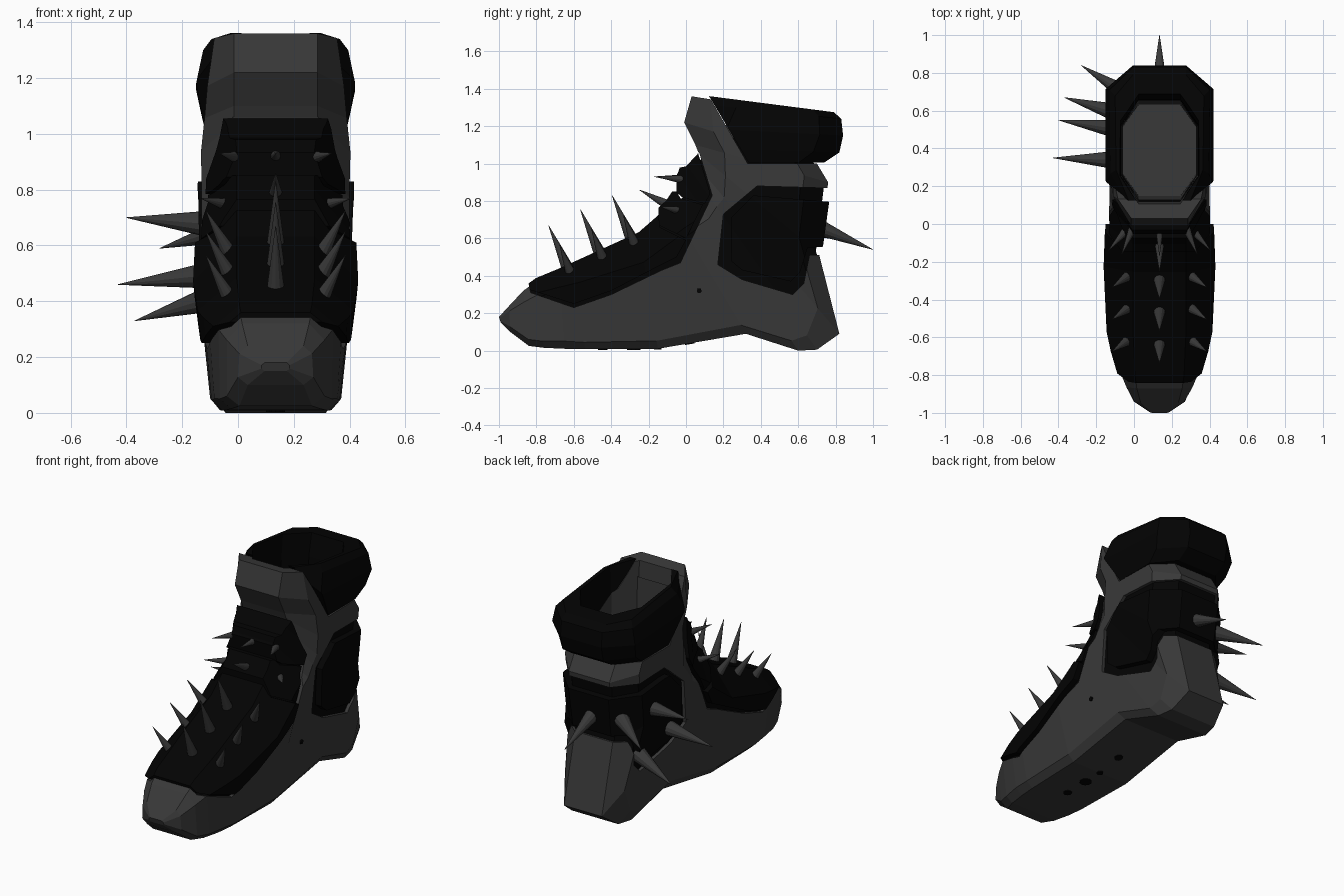
import bpy, bmesh
from mathutils import Vector, Matrix

if "Cube" in bpy.data.objects:
    bpy.data.objects.remove(bpy.data.objects["Cube"])

CX = 0.135  # boot centre line


def material(name, v):
    m = bpy.data.materials.new(name)
    m.diffuse_color = (v, v, v, 1)
    m.use_nodes = True
    m.node_tree.nodes["Principled BSDF"].inputs["Base Color"].default_value = m.diffuse_color
    return m


GREY = material("dark grey", 0.04)
BLACK = material("black", 0.001)


def make(name, bm, mat):
    me = bpy.data.meshes.new(name)
    bm.to_mesh(me)
    bm.free()
    ob = bpy.data.objects.new(name, me)
    bpy.context.collection.objects.link(ob)
    if mat:
        me.materials.append(mat)
    return ob


def loft(name, rings, mat, d=0.0, dw=None, cap_end=True):
    """Ring = front point (y,z), back point (y,z), half widths near front and back,
    end half widths, chamfer fractions. d pushes the ends outward, dw the sides."""
    dw = d if dw is None else dw
    bm = bmesh.new()
    loops = []
    for P, Q, w, w2, a, b, tp, tq in rings:
        P, Q = Vector(P), Vector(Q)
        n = (P - Q).normalized()
        P, Q = P + n * d, Q - n * d
        half = [(a, 0), (w + dw, tp), (w2 + dw, 1 - tq), (b, 1)]
        pts = half + [(-x, t) for x, t in reversed(half)]
        loops.append([bm.verts.new((CX + x, *P.lerp(Q, t))) for x, t in pts])
    for r, s in zip(loops, loops[1:]):
        for i in range(8):
            j = (i + 1) % 8
            bm.faces.new((r[i], r[j], s[j], s[i]))
    bm.faces.new(loops[0])
    if cap_end:
        bm.faces.new(loops[-1])
    bmesh.ops.recalc_face_normals(bm, faces=bm.faces)
    return make(name, bm, mat)


def slab(outline):
    """Side outline (y,z) extruded across the whole width, used as a cutter."""
    bm = bmesh.new()
    f = bm.faces.new([bm.verts.new((-1, y, z)) for y, z in outline])
    ext = bmesh.ops.extrude_face_region(bm, geom=[f])
    bmesh.ops.translate(bm, verts=[v for v in ext["geom"] if isinstance(v, bmesh.types.BMVert)], vec=(2, 0, 0))
    bmesh.ops.recalc_face_normals(bm, faces=bm.faces)
    return make("cutter", bm, None)


def boolean(ob, cutter, op, keep=False):
    mod = ob.modifiers.new("cut", 'BOOLEAN')
    mod.operation, mod.solver, mod.object = op, 'EXACT', cutter
    dg = bpy.context.evaluated_depsgraph_get()
    me = bpy.data.meshes.new_from_object(ob.evaluated_get(dg))
    ob.modifiers.clear()
    ob.data = me
    if not keep:
        bpy.data.objects.remove(cutter)


# Boot volume: rings fan from the toe round the ankle to the top
BODY = [
    ((-1.0, .18), (-.99, .15), .05, .05, .04, .04, .3, .3),
    ((-.945, .24), (-.94, .10), .13, .135, .10, .10, .2, .2),
    ((-.87, .32), (-.84, .025), .175, .175, .12, .13, .2, .12),
    ((-.80, .37), (-.76, .015), .205, .2, .13, .16, .2, .1),
    ((-.68, .42), (-.65, .01), .24, .22, .135, .18, .22, .1),
    ((-.58, .465), (-.54, .008), .262, .23, .14, .19, .24, .08),
    ((-.25, .615), (-.15, .01), .278, .235, .14, .2, .25, .07),
    ((-.08, .76), (.32, .09), .27, .235, .14, .2, .2, .07),
    ((0, .88), (.60, .0), .265, .215, .14, .18, .2, .06),
    ((.03, .96), (.70, .005), .265, .205, .15, .16, .2, .08),
    ((.05, 1.0), (.82, .09), .265, .205, .15, .13, .2, .15),
    ((.07, 1.05), (.71, .52), .268, .248, .15, .13, .22, .18),
    ((.05, 1.1), (.76, .9), .255, .255, .15, .14, .22, .18),
    ((-.01, 1.22), (.70, 1.0), .245, .25, .15, .14, .22, .18),
    ((.03, 1.36), (.70, 1.25), .22, .22, .15, .14, .15, .2),
]
CAVITY = [
    ((.14, .45), (.64, .45), .205, .205, .11, .11, .25, .25),
    ((.12, 1.15), (.66, 1.15), .205, .205, .11, .11, .25, .25),
    ((.10, 1.45), (.72, 1.45), .21, .21, .11, .11, .25, .25),
]
cavity = loft("foot_hole_cutter", CAVITY, None)
cavity.hide_render = True


def part(name, mat, outline, d=0.0, dw=None, rings=BODY):
    ob = loft(name, rings, mat, d, dw)
    if outline:
        boolean(ob, slab(outline), 'INTERSECT')
    boolean(ob, cavity, 'DIFFERENCE', keep=True)
    return ob


# Black inner boot
part("inner_boot", BLACK, None, -.02, rings=BODY[2:-1])

# Grey outer frame: toe cap, sole, heel, ankle strut and collar band
part("outer_frame", GREY, [
    (-1.1, -.1), (.95, -.1), (.95, .51), (.66, .51), (.63, .36), (.57, .3), (.3, .38), (.17, .46),
    (.2, .73), (.38, .88), (.72, .87), (.95, .87), (.95, 1.0), (.33, 1.0), (.1, 1.4), (-.1, 1.4),
    (-.1, 1.1), (.07, 1.06), (.14, .83), (-.03, .47), (-.13, .43), (-.4, .3), (-.6, .23),
    (-.83, .31), (-.85, .4), (-1.1, .4)])

# Black armour plates over foot and ankle
part("toe_plate", BLACK, [(-.87, .5), (-.835, .325), (-.6, .25), (-.4, .32), (-.13, .46), (-.05, .5),
                          (0, .59), (-.14, .66), (-.14, .8), (-.3, .75)], .018, .018)
part("lower_tongue_plate", BLACK, [(-.15, .85), (-.145, .67), (0, .6), (.09, .78), (-.03, .815), (-.05, .85)],
     .05, -.004)
part("upper_tongue_plate", BLACK, [(-.05, .845), (-.02, .82), (.1, .785), (.13, .84), (.065, 1.055), (0, .985),
                                   (-.055, .975)], .08, -.006)
part("heel_panel", BLACK, [(.24, .48), (.24, .71), (.36, .83), (.95, .78), (.95, .57), (.65, .55),
                           (.61, .42), (.56, .37), (.3, .43)], .02, .02)

# Padded collar
part("ankle_collar", BLACK, [(.1, 1.4), (.335, 1.005), (.95, 1.005), (.95, 1.4)], rings=[
    ((.04, .98), (.70, .98), .245, .245, .14, .14, .2, .2),
    ((.05, 1.08), (.82, 1.06), .265, .265, .14, .14, .2, .18),
    ((.06, 1.19), (.84, 1.15), .285, .285, .14, .14, .2, .16),
    ((.08, 1.32), (.83, 1.24), .26, .265, .15, .14, .25, .16),
    ((.09, 1.365), (.79, 1.275), .23, .235, .15, .14, .28, .16)])

# Grey lining cup, facing inward, dipping towards the back
lining = loft("lining", [CAVITY[0], ((.12, 1.25), (.66, .95), .205, .205, .11, .11, .25, .25)],
              GREY, -.008, cap_end=False)
lining.data.flip_normals()
lining.location.z = .008


# Spikes
def spike(name, base, tip, r):
    base, tip = Vector(base), Vector(tip)
    axis = tip - base
    start = base - axis.normalized() * .05
    length = (tip - start).length
    bm = bmesh.new()
    bmesh.ops.create_cone(bm, cap_ends=True, segments=12, radius1=r, radius2=.001, depth=length)
    rot = axis.to_track_quat('Z', 'Y').to_matrix().to_4x4()
    bm.transform(Matrix.Translation((start + tip) / 2) @ rot)
    make(name, bm, GREY)


for y, z in ((-.635, .445), (-.465, .53), (-.295, .605)):
    spike("toe_spike", (CX, y, z), (CX, y - .1, z + .225), .038)
    for s in (-1, 1):
        spike("toe_side_spike", (CX + s * .165, y + .02, z - .035), (CX + s * .25, y - .04, z + .12), .036)
spike("tongue_spike", (CX, -.1, .78), (CX, -.25, .86), .034)
spike("tongue_spike", (CX, -.03, .92), (CX, -.17, .93), .028)
for s in (-1, 1):
    spike("tongue_side_spike", (CX + s * .19, -.05, .75), (CX + s * .27, -.14, .77), .028)
    spike("tongue_side_spike", (CX + s * .14, -.02, .915), (CX + s * .2, -.16, .93), .03)
for base, tip in (((-.14, .34, .49), (-.43, .35, .46)), ((-.14, .51, .68), (-.40, .55, .70)),
                  ((-.13, .60, .40), (-.37, .67, .33)), ((-.06, .70, .65), (-.28, .84, .59)),
                  ((CX, .72, .655), (CX, 1.0, .54))):
    spike("heel_spike", base, tip, .05)


# Small dark holes in the sole and side
def dot(name, pos, r, axis):
    bm = bmesh.new()
    bmesh.ops.create_cone(bm, cap_ends=True, segments=10, radius1=r, radius2=r, depth=.009)
    bm.transform(Matrix.Translation(pos) @ Vector(axis).to_track_quat('Z', 'Y').to_matrix().to_4x4())
    make(name, bm, BLACK)


for y, z, r in ((-.445, .008, .026), (-.28, .008, .036), (-.15, .01, .02), (.02, .039, .026)):
    dot("sole_hole", (CX, y, z), r, (0, -.17 if y > 0 else 0, 1))
dot("side_hole", (CX + .253, .07, .32), .013, (1, 0, -.08))
bpy.data.objects.remove(cavity)
